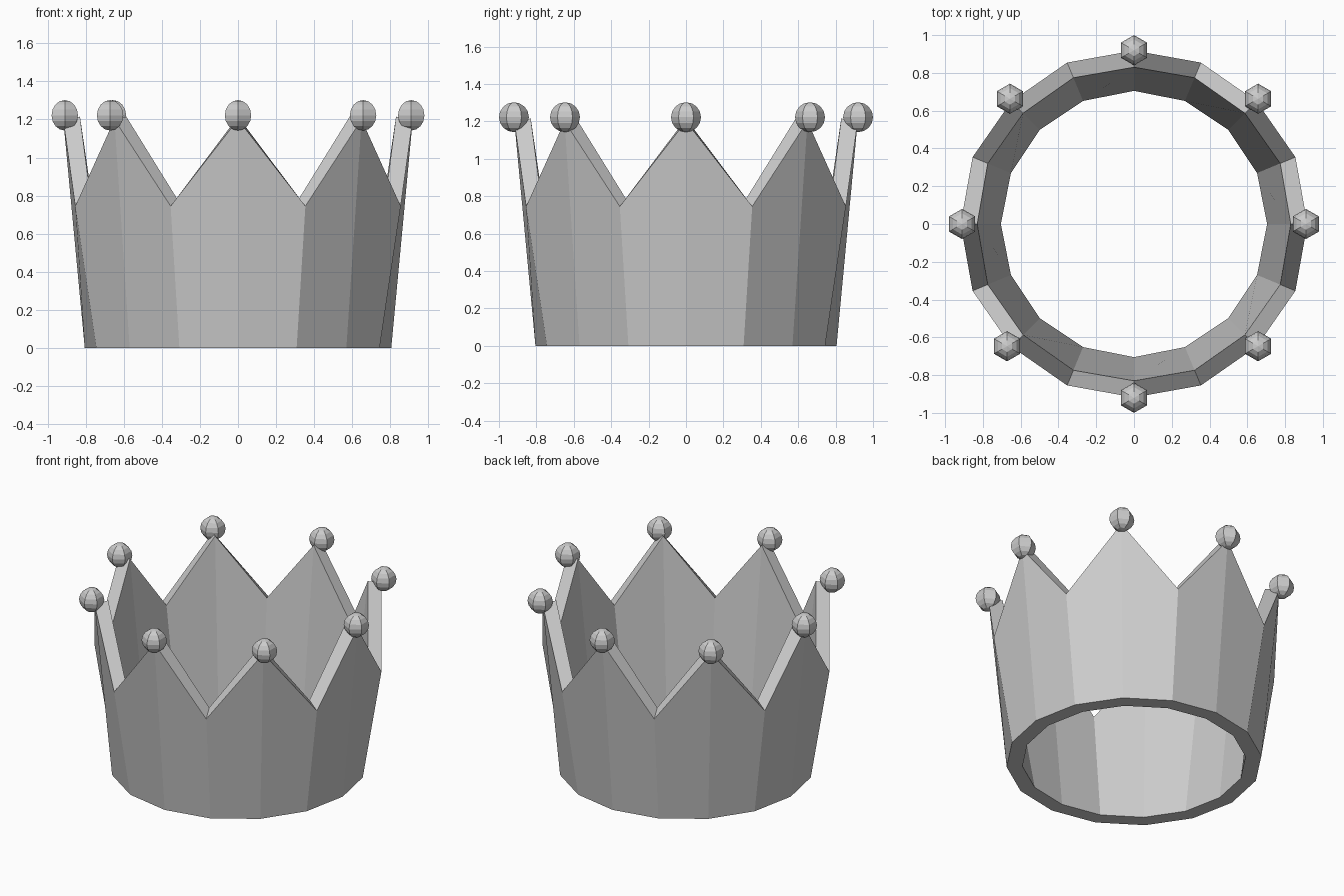
import bpy, bmesh, math

if "Cube" in bpy.data.objects:
    bpy.data.objects.remove(bpy.data.objects["Cube"])

SIDES = 16


def add_object(name, bm):
    mesh = bpy.data.meshes.new(name)
    bm.to_mesh(mesh)
    bm.free()
    obj = bpy.data.objects.new(name, mesh)
    bpy.context.collection.objects.link(obj)
    return obj


# Crown band: 16-sided flaring wall whose rim alternates peak and valley
# Each loop is (radius, z) at peaks and (radius, z) at valleys
loops = [
    ((0.805, 0.0), (0.805, 0.0)),       # outer bottom
    ((0.918, 1.20), (0.925, 0.745)),    # outer rim
    ((0.830, 1.215), (0.838, 0.785)),   # inner rim
    ((0.705, 0.0), (0.705, 0.0)),       # inner bottom
]
bm = bmesh.new()
rings = []
for loop in loops:
    ring = []
    for i in range(SIDES):
        r, z = loop[i % 2]
        a = 2 * math.pi * i / SIDES
        ring.append(bm.verts.new((r * math.cos(a), r * math.sin(a), z)))
    rings.append(ring)
for k in range(4):
    lower, upper = rings[k], rings[(k + 1) % 4]
    for i in range(SIDES):
        j = (i + 1) % SIDES
        bm.faces.new((lower[i], lower[j], upper[j], upper[i]))
bmesh.ops.recalc_face_normals(bm, faces=bm.faces)
add_object("crown_band", bm)

# Ball on every peak
centres = [(0.91, 0), (0.657, 0.663), (0, 0.92), (-0.657, 0.663),
           (-0.91, 0), (-0.672, -0.647), (0, -0.92), (0.657, -0.647)]
for n, (x, y) in enumerate(centres):
    bm = bmesh.new()
    bmesh.ops.create_uvsphere(bm, u_segments=6, v_segments=8, radius=0.08)
    ball = add_object(f"peak_ball_{n + 1}", bm)
    ball.location = (x, y, 1.222)
